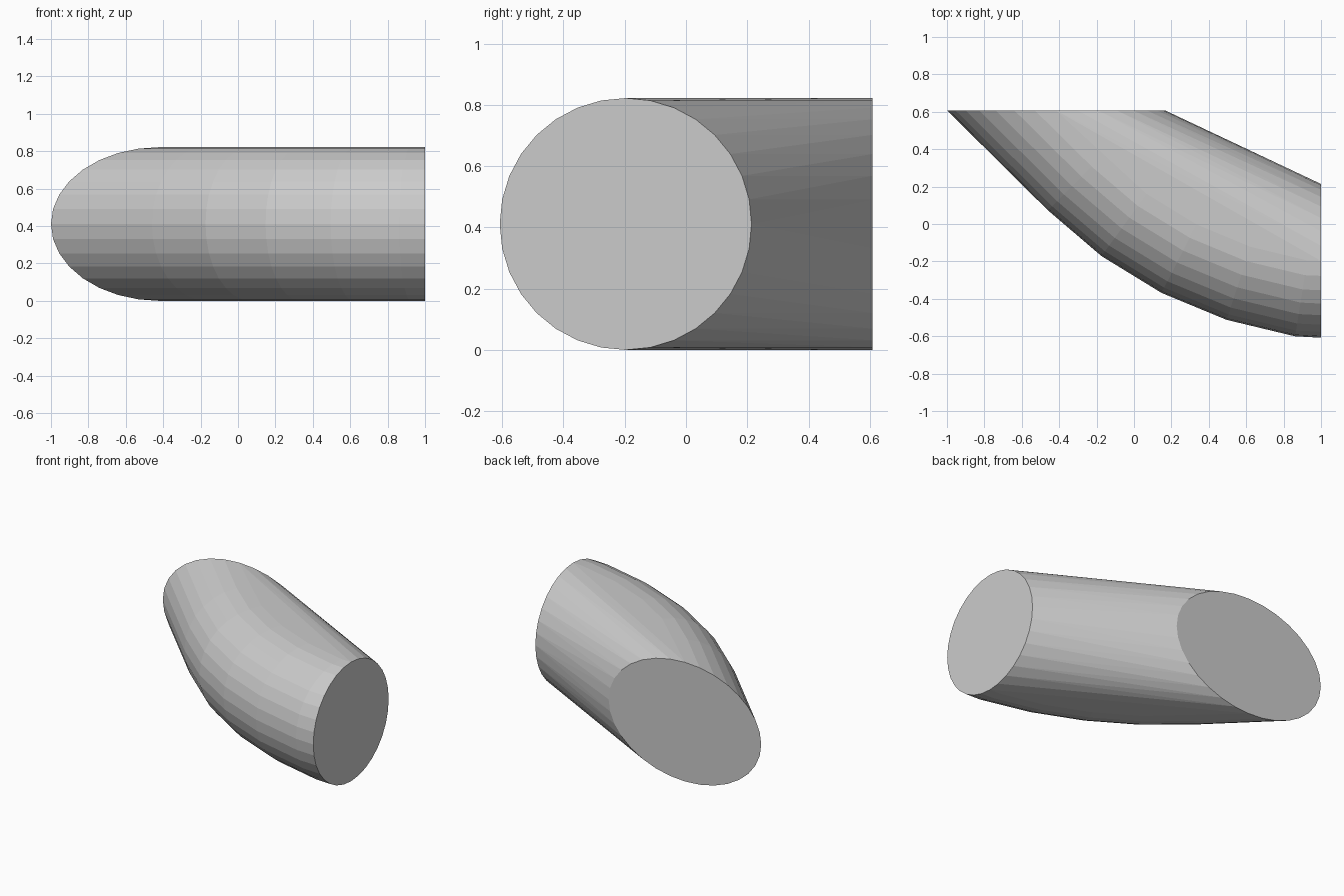
import bpy, bmesh
from math import sin, cos, pi, radians

if "Cube" in bpy.data.objects:
    bpy.data.objects.remove(bpy.data.objects["Cube"])

R = 0.411            # pipe radius, also height of its axis
BACK = 0.608         # plane of the angled back cut
BEND, CX, CY = 2.40, 1.237, 1.770   # outer bend radius and bend centre
SIDES = 32

bm = bmesh.new()


def ring(x, y, dx, dy):
    """Pipe section centred on (x, y); (dx, dy) is its half width vector."""
    for i in range(SIDES):
        a = 2 * pi * i / SIDES
        p = (x + dx * cos(a), y + dy * cos(a), R + R * sin(a))
        if p[1] <= BACK + 1e-6 and p[0] <= 1 + 1e-6:
            bm.verts.new(p)


# Oval back cut and round right end
ring(-0.4175, BACK, 0.5825, 0)
ring(1, -0.197, 0, R)

# Bend sections in 9 degree steps
for step in range(1, 6):
    t = radians(9 * step)
    m = BEND - R
    ring(CX - m * sin(t), CY - m * cos(t), R * sin(t), R * cos(t))

# Skin the sections as one convex solid
res = bmesh.ops.convex_hull(bm, input=bm.verts[:])
inside = {g for g in res["geom_interior"] + res["geom_unused"]
          if isinstance(g, bmesh.types.BMVert)}
bmesh.ops.delete(bm, geom=list(inside), context='VERTS')
bmesh.ops.dissolve_limit(bm, angle_limit=radians(0.5),
                         verts=bm.verts[:], edges=bm.edges[:])
bmesh.ops.recalc_face_normals(bm, faces=bm.faces[:])

mesh = bpy.data.meshes.new("bent_pipe")
bm.to_mesh(mesh)
bm.free()
bpy.context.collection.objects.link(bpy.data.objects.new("bent_pipe", mesh))
